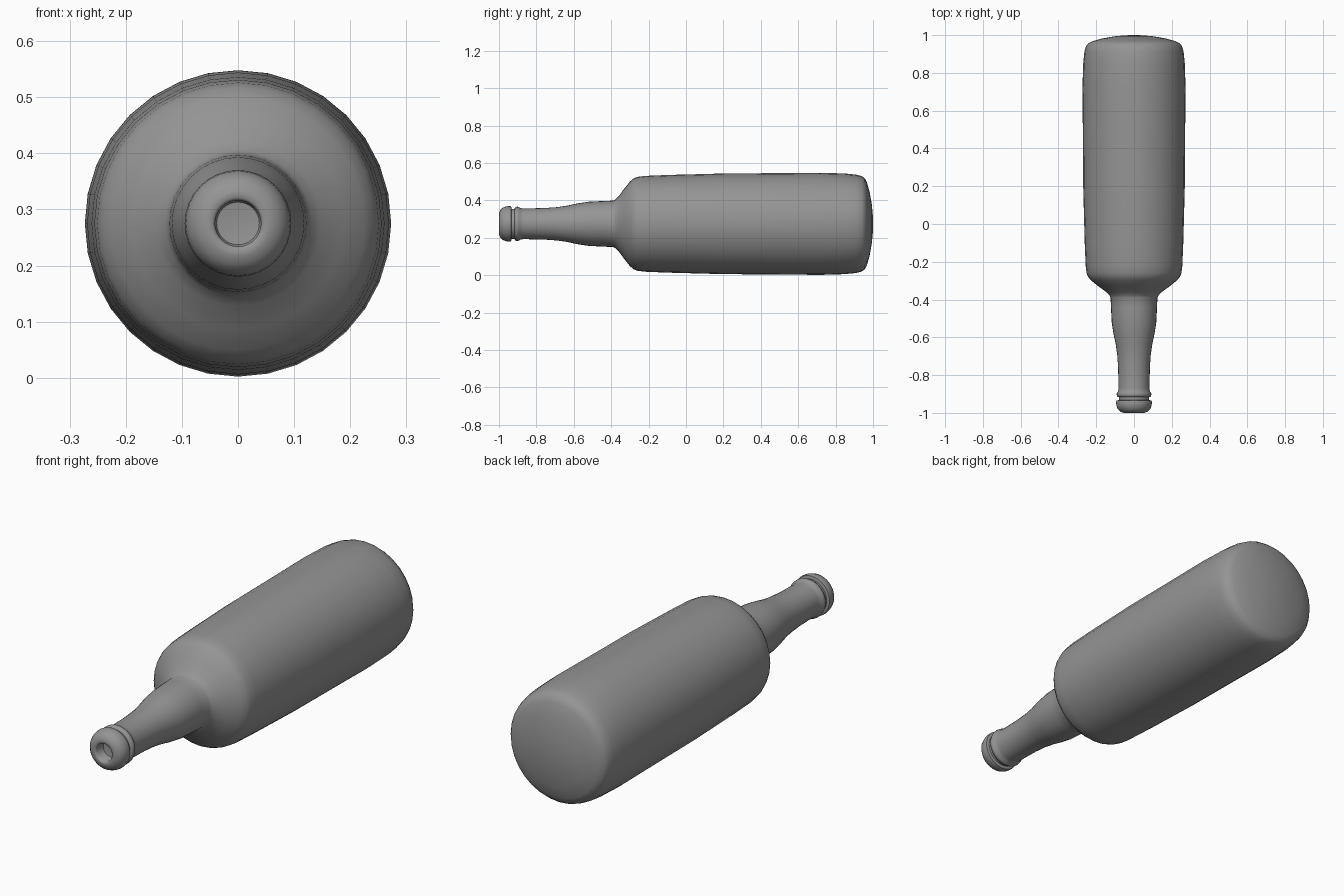
import bpy, bmesh, math

if "Cube" in bpy.data.objects:
    bpy.data.objects.remove(bpy.data.objects["Cube"])

SEGMENTS = 32
AXIS_Z = 0.275

# Bottle outline as (y, radius), from inside the mouth to the base
profile = [
    (-0.945, 0.014), (-0.948, 0.038), (-0.955, 0.041), (-0.995, 0.041),
    (-1.0, 0.046), (-0.999, 0.058), (-0.993, 0.073), (-0.980, 0.086),
    (-0.963, 0.093), (-0.945, 0.095), (-0.935, 0.093), (-0.932, 0.080), (-0.917, 0.080),
    (-0.914, 0.088), (-0.905, 0.092), (-0.895, 0.091), (-0.886, 0.084),
    (-0.87, 0.082), (-0.76, 0.084), (-0.69, 0.089), (-0.635, 0.097),
    (-0.58, 0.109), (-0.52, 0.118), (-0.44, 0.122), (-0.39, 0.124),
    (-0.378, 0.130), (-0.36, 0.147), (-0.33, 0.188), (-0.30, 0.226),
    (-0.28, 0.243), (-0.26, 0.251), (-0.22, 0.256), (-0.10, 0.261),
    (0.20, 0.269), (0.50, 0.271), (0.72, 0.273), (0.85, 0.269),
    (0.91, 0.263), (0.94, 0.255), (0.956, 0.243), (0.967, 0.222),
    (0.982, 0.170), (0.994, 0.100), (0.999, 0.045),
]

# Spin the outline into rings around the y axis
bm = bmesh.new()
rings = []
for y, r in profile:
    rings.append([bm.verts.new((r * math.sin(2 * math.pi * i / SEGMENTS), y,
                                AXIS_Z + r * math.cos(2 * math.pi * i / SEGMENTS)))
                  for i in range(SEGMENTS)])
for a, b in zip(rings, rings[1:]):
    for i in range(SEGMENTS):
        j = (i + 1) % SEGMENTS
        bm.faces.new((a[i], a[j], b[j], b[i]))

# Close the bore floor and the domed base
bm.faces.new(rings[0])
tip = bm.verts.new((0, 1.0, AXIS_Z))
for i in range(SEGMENTS):
    bm.faces.new((rings[-1][i], rings[-1][(i + 1) % SEGMENTS], tip))
bmesh.ops.recalc_face_normals(bm, faces=bm.faces[:])

mesh = bpy.data.meshes.new("bottle")
bm.to_mesh(mesh)
bm.free()
bottle = bpy.data.objects.new("bottle", mesh)
bpy.context.collection.objects.link(bottle)

# Dark grey glass
glass = bpy.data.materials.new("dark_grey")
glass.diffuse_color = (0.3, 0.3, 0.3, 1.0)
glass.use_nodes = True
glass.node_tree.nodes["Principled BSDF"].inputs["Base Color"].default_value = glass.diffuse_color
mesh.materials.append(glass)

bpy.context.view_layer.objects.active = bottle
bottle.select_set(True)
bpy.ops.object.shade_smooth_by_angle(angle=math.radians(50))
